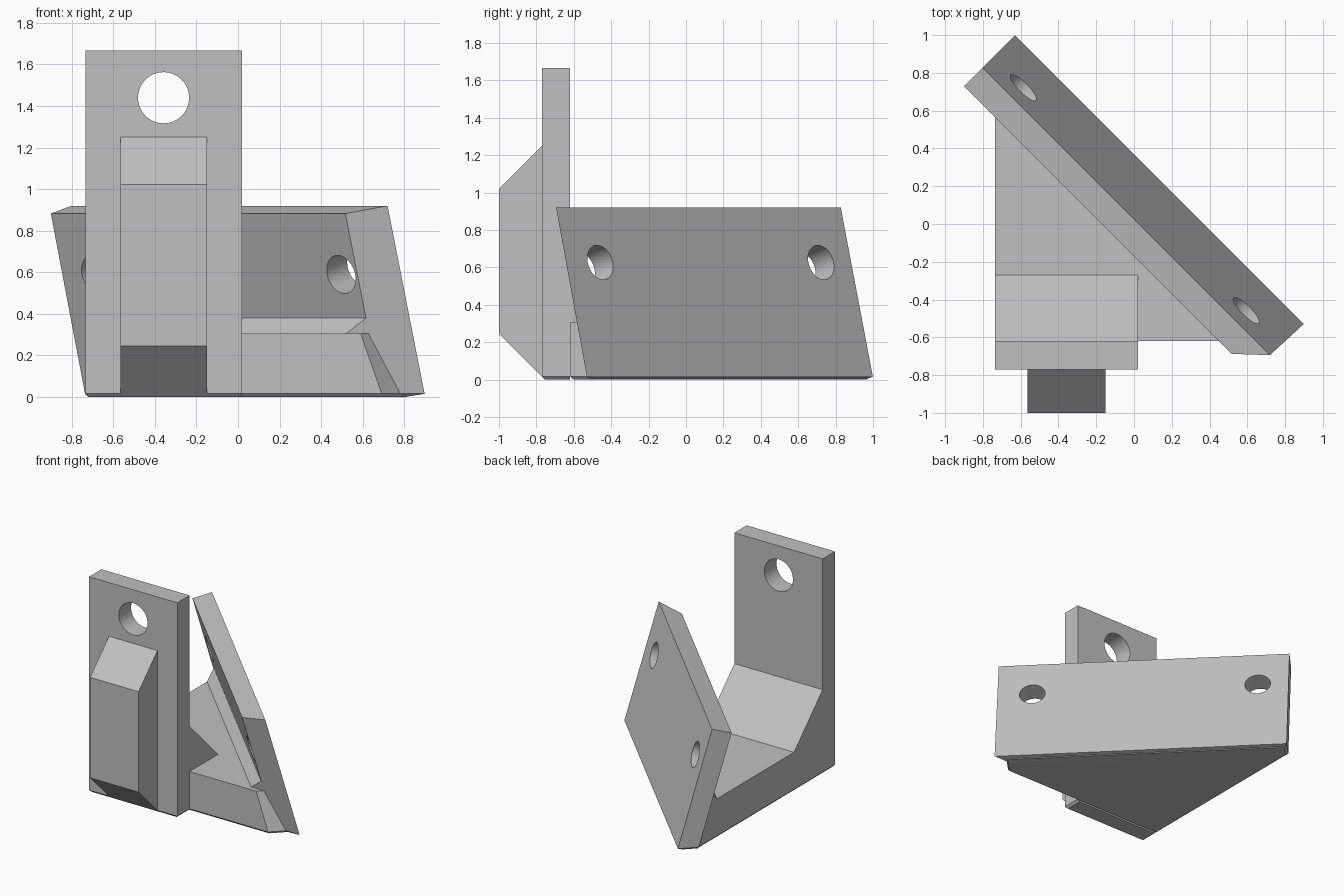
import bpy
import bmesh
from mathutils import Vector

if "Cube" in bpy.data.objects:
    bpy.data.objects.remove(bpy.data.objects["Cube"])

grey = bpy.data.materials.new("plain grey")
grey.use_nodes = True
COLOUR = (0.53, 0.53, 0.53, 1)
grey.diffuse_color = COLOUR
grey.node_tree.nodes["Principled BSDF"].inputs["Base Color"].default_value = COLOUR

LEFT, RIGHT = -0.735, 0.02          # sides of the upright
BACK, FRONT = -0.62, -0.77          # faces of the upright
BEVEL = 0.017                       # chamfer around the underside
FLOOR = 0.305                       # top of the base


def solid(name, planes):
    """Convex solid: the space where normal . point <= limit for every plane."""
    bm = bmesh.new()
    bmesh.ops.create_cube(bm, size=6)
    for *normal, limit in planes:
        n = Vector(normal)
        bmesh.ops.bisect_plane(bm, geom=bm.verts[:] + bm.edges[:] + bm.faces[:], dist=1e-5,
                               plane_co=n * limit / n.length_squared, plane_no=n, clear_outer=True)
        rim = [e for e in bm.edges if e.is_boundary]
        if rim:
            bmesh.ops.contextual_create(bm, geom=rim)
    bmesh.ops.recalc_face_normals(bm, faces=bm.faces[:])
    mesh = bpy.data.meshes.new(name)
    bm.to_mesh(mesh)
    bm.free()
    mesh.materials.append(grey)
    obj = bpy.data.objects.new(name, mesh)
    bpy.context.collection.objects.link(obj)
    return obj


def chamfered(x, y, z, limit):
    """A side plane together with the chamfer along its bottom edge."""
    side = (x, y, z, limit)
    return [side, (x, y, z - Vector((x, y)).length, limit - BEVEL * Vector((x, y)).length)]


def drill(obj, centre, axis, radius):
    """Bore a round hole through a part."""
    bpy.ops.mesh.primitive_cylinder_add(vertices=64, radius=radius, depth=0.5, location=centre,
                                        rotation=Vector(axis).to_track_quat("Z", "Y").to_euler())
    cutter = bpy.context.object
    cutter.hide_render = True
    cutter.data.materials.append(grey)
    mod = obj.modifiers.new("hole", "BOOLEAN")
    mod.operation, mod.solver, mod.object = "DIFFERENCE", "EXACT", cutter
    bpy.ops.object.select_all(action="DESELECT")
    bpy.context.view_layer.objects.active = obj
    obj.select_set(True)
    bpy.ops.object.modifier_apply(modifier=mod.name)
    bpy.data.objects.remove(cutter)
    bpy.ops.object.shade_smooth_by_angle()


ground = (0, 0, -1, 0)
left_side = chamfered(-1, 0, 0, -LEFT)
right_side = chamfered(1, 0, 0, RIGHT)
far_end = chamfered(-1, 1, 0, 1.63)         # square end of the leaning plate
near_end = chamfered(0, -1, -0.182, 0.527)  # trimmed end of the leaning plate
TILT = 0.379

# Upright with its mounting hole
upright = solid("upright_plate", [ground, (0, 0, 1, 1.667), (0, 1, 0, BACK)]
                + left_side + right_side + chamfered(0, -1, 0, -FRONT))
drill(upright, (-0.358, -0.7, 1.44), (0, 1, 0), 0.123)

# Rib on the front, sloped at both ends
solid("front_rib", [(-1, 0, 0, 0.565), (1, 0, 0, -0.15), (0, 1, 0, FRONT), (0, -1, 0, 1),
                    (0, -1, 1, 2.022), (0, -1, -1, 0.755)])

# Triangular base
solid("base", [ground, (0, 0, 1, FLOOR), (1, 1, TILT, 0.33)] + left_side + far_end
      + chamfered(0, -1, 0, -BACK) + chamfered(1, -1, 0.351, 1.317))

# Plate leaning back along the diagonal, with two holes
leaning = solid("leaning_plate", [ground, (1, 1, TILT, 0.374), (-1, -1, -TILT, -0.1635),
                                  (-0.183, -0.183, 0.966, 0.884), (0.183, 0.183, -0.966, 0.053)]
                + far_end + near_end)
for x, y in ((-0.585, 0.722), (0.595, -0.458)):
    drill(leaning, (x, y, 0.627), (1, 1, TILT), 0.095)

# Sloped gussets where the base meets the two plates
solid("upright_gusset", [(0, 0, -1, -FLOOR), (0, -1, 0, -BACK), (0, 1, 1, 0.035)]
      + left_side[:1] + right_side[:1])
solid("leaning_gusset", [(0, 0, -1, -FLOOR), (-0.9, -0.9, 1, 0.362), (1, 1, TILT, 0.23)]
      + left_side[:1] + far_end[:1] + near_end[:1])
